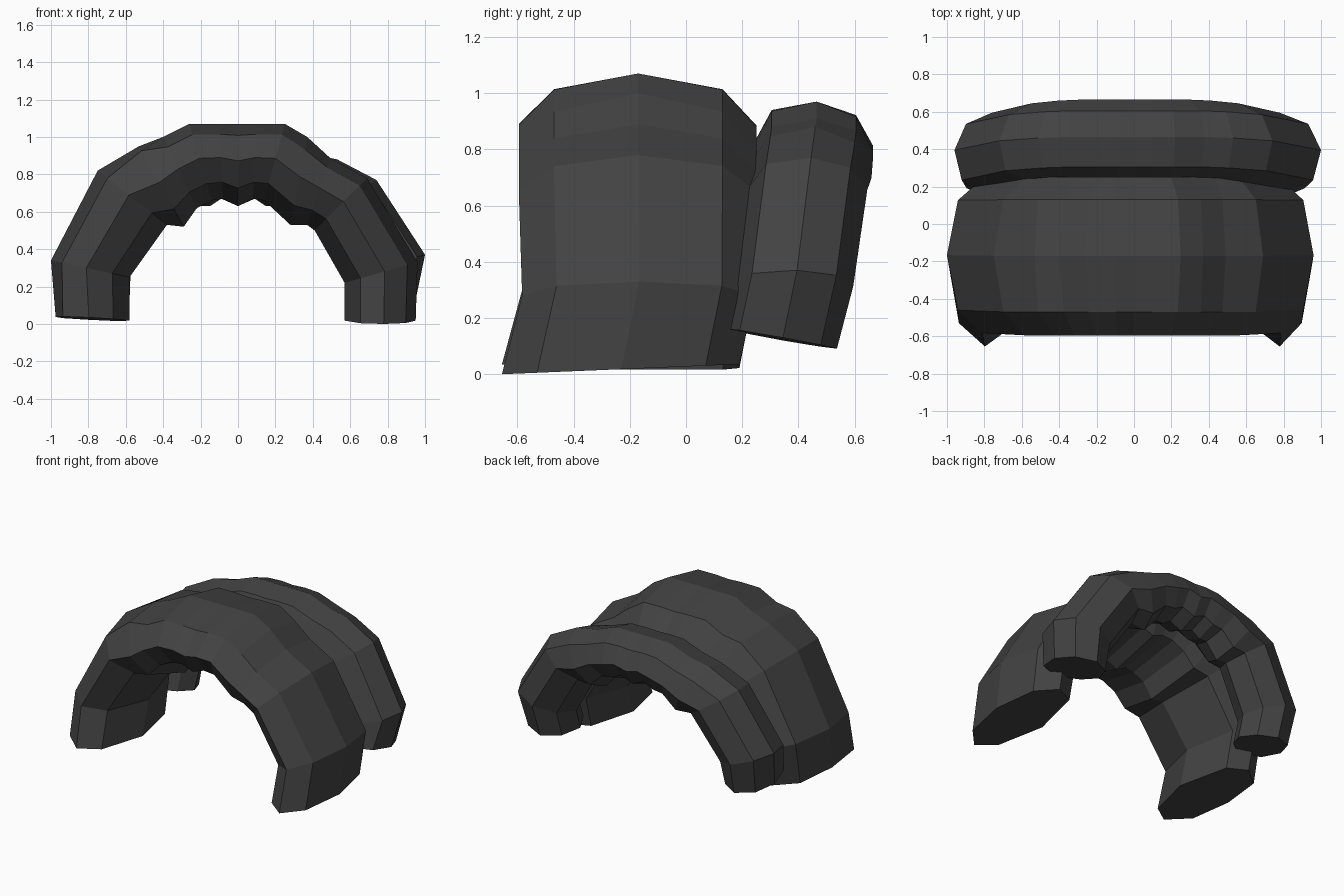
import bpy, bmesh

dark = bpy.data.materials.new("charcoal")
dark.diffuse_color = (0.055, 0.055, 0.055, 1)


def arch(name, stations, section):
    """Sweep a closed section along an arch.
    stations: (outer x, outer z, inner x, inner z, y shift, y scale, z tilt along y, shoulder factor)
    section: (y, fraction of the way from outer to inner)"""
    bm = bmesh.new()
    rings = []
    for ox, oz, ix, iz, dy, sy, *extra in stations:
        tilt, shoulder = extra or (0, 1)
        ring = []
        for y, t in section:
            if t < 0.2:
                t *= shoulder
            ring.append(bm.verts.new((ox + (ix - ox) * t, y * sy + dy,
                                      oz + (iz - oz) * t + tilt * y)))
        rings.append(ring)
    n = len(section)
    for a, b in zip(rings, rings[1:]):
        for i in range(n):
            j = (i + 1) % n
            bm.faces.new((a[i], a[j], b[j], b[i]))
    bm.faces.new(rings[0])
    bm.faces.new(rings[-1][::-1])
    bmesh.ops.recalc_face_normals(bm, faces=bm.faces)
    me = bpy.data.meshes.new(name)
    bm.to_mesh(me)
    bm.free()
    me.materials.append(dark)
    ob = bpy.data.objects.new(name, me)
    bpy.context.collection.objects.link(ob)
    return ob


# wide front band
front_section = [(-0.17, 0), (0.13, 0.14), (0.25, 0.46), (0.19, 0.8),
                 (-0.17, 1), (-0.5, 0.78), (-0.595, 0.45), (-0.47, 0.14)]
arch("front_band", [
    (-0.975, 0.035, -0.58, 0.015, -0.06, 1.0, -0.015, 0.7),
    (-1.00, 0.34, -0.58, 0.25, 0.0, 0.98),
    (-0.75, 0.82, -0.38, 0.53, 0.0, 1.0),
    (-0.53, 0.95, -0.29, 0.52, 0.0, 1.0, 0, 0.4),
    (-0.40, 1.00, -0.22, 0.62, 0.0, 1.0),
    (-0.26, 1.07, -0.14, 0.66, 0.0, 1.0),
    (-0.10, 1.07, -0.08, 0.67, 0.0, 1.0),
    (0.00, 1.07, 0.00, 0.63, 0.0, 1.0),
    (0.10, 1.07, 0.08, 0.67, 0.0, 1.0),
    (0.25, 1.07, 0.14, 0.66, 0.0, 1.0),
    (0.37, 1.00, 0.28, 0.53, 0.0, 1.0),
    (0.49, 0.89, 0.37, 0.53, 0.0, 1.0),
    (0.69, 0.78, 0.41, 0.50, 0.0, 1.0),
    (0.96, 0.33, 0.57, 0.22, 0.0, 0.98),
    (0.95, 0.025, 0.57, 0.025, -0.06, 1.0, 0.042, 1.0),
], front_section)

# narrow rear band, leaning back towards the top
rear_section = [(0, 0), (0.14, 0.16), (0.2, 0.52), (0.13, 0.85),
                (0, 1), (-0.12, 0.85), (-0.225, 0.5), (-0.16, 0.1)]
half = [(0.95, 0.13, 0.58, 0.12, 0.345, 0.96, -0.17, 1.0),
        (0.98, 0.37, 0.575, 0.26, 0.395, 1.0),
        (0.74, 0.77, 0.39, 0.55, 0.445, 1.0),
        (0.53, 0.88, 0.30, 0.53, 0.46, 1.0),
        (0.38, 0.91, 0.21, 0.63, 0.465, 1.0),
        (0.22, 0.97, 0.15, 0.63, 0.465, 1.0),
        (0.10, 0.97, 0.09, 0.67, 0.465, 1.0)]
left = [(-a + 0.02, b, -c, *rest) for a, b, c, *rest in half]
right = [(a + (0.02 if a > 0.97 else 0), *rest) for a, *rest in half]
arch("rear_band", left + [(0, 0.97, 0, 0.63, 0.465, 1.0)] + right[::-1], rear_section)
